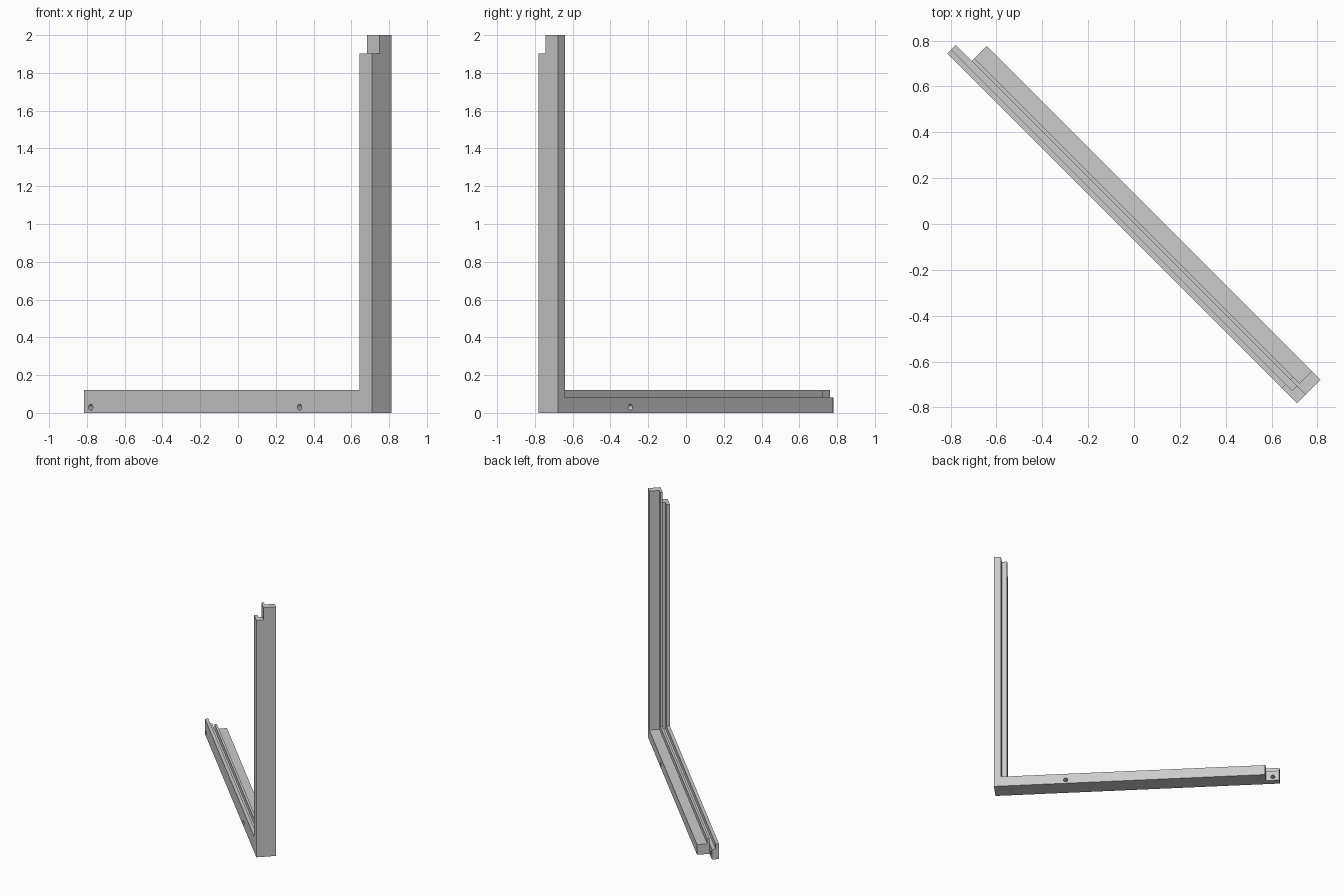
import bpy
import bmesh
from math import pi, sqrt
from mathutils import Matrix, Vector

cube = bpy.data.objects.get("Cube")
if cube:
    bpy.data.objects.remove(cube, do_unlink=True)

# The frame stands on the diagonal: u runs along the sill, v across its thickness
ALONG = Vector((-1, 1, 0)) / sqrt(2)
ACROSS = Vector((1, 1, 0)) / sqrt(2)
UP = Vector((0, 0, 1))

gray = bpy.data.materials.new("plain_gray")
gray.use_nodes = True
gray.diffuse_color = (0.6, 0.6, 0.6, 1)
gray.node_tree.nodes["Principled BSDF"].inputs["Base Color"].default_value = (0.6, 0.6, 0.6, 1)


def make_object(name, bm):
    bmesh.ops.recalc_face_normals(bm, faces=bm.faces)
    mesh = bpy.data.meshes.new(name)
    bm.to_mesh(mesh)
    bm.free()
    mesh.materials.append(gray)
    obj = bpy.data.objects.new(name, mesh)
    bpy.context.scene.collection.objects.link(obj)
    return obj


def corner_strip(name, v_start, v_end, sill, post, u_end, top):
    """L-shaped slice of sill and post, extruded through the thickness."""
    u0 = -1.055
    outline = [(u0, 0), (u_end, 0), (u_end, sill), (u0 + post, sill),
               (u0 + post, top), (u0, top)]
    bm = bmesh.new()
    face = bm.faces.new([bm.verts.new(ALONG * u + ACROSS * v_start + UP * z)
                         for u, z in outline])
    moved = bmesh.ops.extrude_face_region(bm, geom=[face])["geom"]
    bmesh.ops.translate(bm, vec=ACROSS * (v_end - v_start),
                        verts=[g for g in moved if isinstance(g, bmesh.types.BMVert)])
    return make_object(name, bm)


def hole_cutter(name, u):
    """Round cutter passing through the sill."""
    bm = bmesh.new()
    bmesh.ops.create_cone(bm, cap_ends=True, segments=24, radius1=0.016, radius2=0.016, depth=0.5)
    turn = UP.rotation_difference(ACROSS).to_matrix().to_4x4()
    bm.transform(Matrix.Translation(ALONG * u + UP * 0.03) @ turn)
    return make_object(name, bm)


# Raised strips stand proud of the groove and the back rebate;
# the front and back halves end at different lengths to form lap joints
thick = dict(sill=0.122, post=0.094)
thin = dict(sill=0.082, post=0.054)
front_half = dict(u_end=1.102, top=1.902)
back_half = dict(u_end=1.002, top=2.0)

frame = corner_strip("corner_frame", -0.05, -0.025, **thick, **front_half)
tools = [
    ("UNION", corner_strip("groove_strip", -0.025, 0.003, **thin, **front_half)),
    ("UNION", corner_strip("ridge_strip", 0.003, 0.02, **thick, **back_half)),
    ("UNION", corner_strip("rebate_strip", 0.02, 0.095, **thin, **back_half)),
    ("DIFFERENCE", hole_cutter("sill_hole", -0.511)),
    ("DIFFERENCE", hole_cutter("lap_hole", 1.053)),
]

# Join the strips into one solid and drill the holes
for operation, tool in tools:
    mod = frame.modifiers.new(tool.name, "BOOLEAN")
    mod.operation = operation
    mod.solver = "EXACT"
    mod.object = tool
bpy.context.view_layer.update()
graph = bpy.context.evaluated_depsgraph_get()
solid = bpy.data.meshes.new_from_object(frame.evaluated_get(graph))
frame.modifiers.clear()
frame.data = solid
for operation, tool in tools:
    bpy.data.objects.remove(tool, do_unlink=True)

# Smooth only the hole walls
bpy.ops.object.select_all(action="DESELECT")
frame.select_set(True)
bpy.context.view_layer.objects.active = frame
bpy.ops.object.shade_smooth_by_angle(angle=pi / 6)
